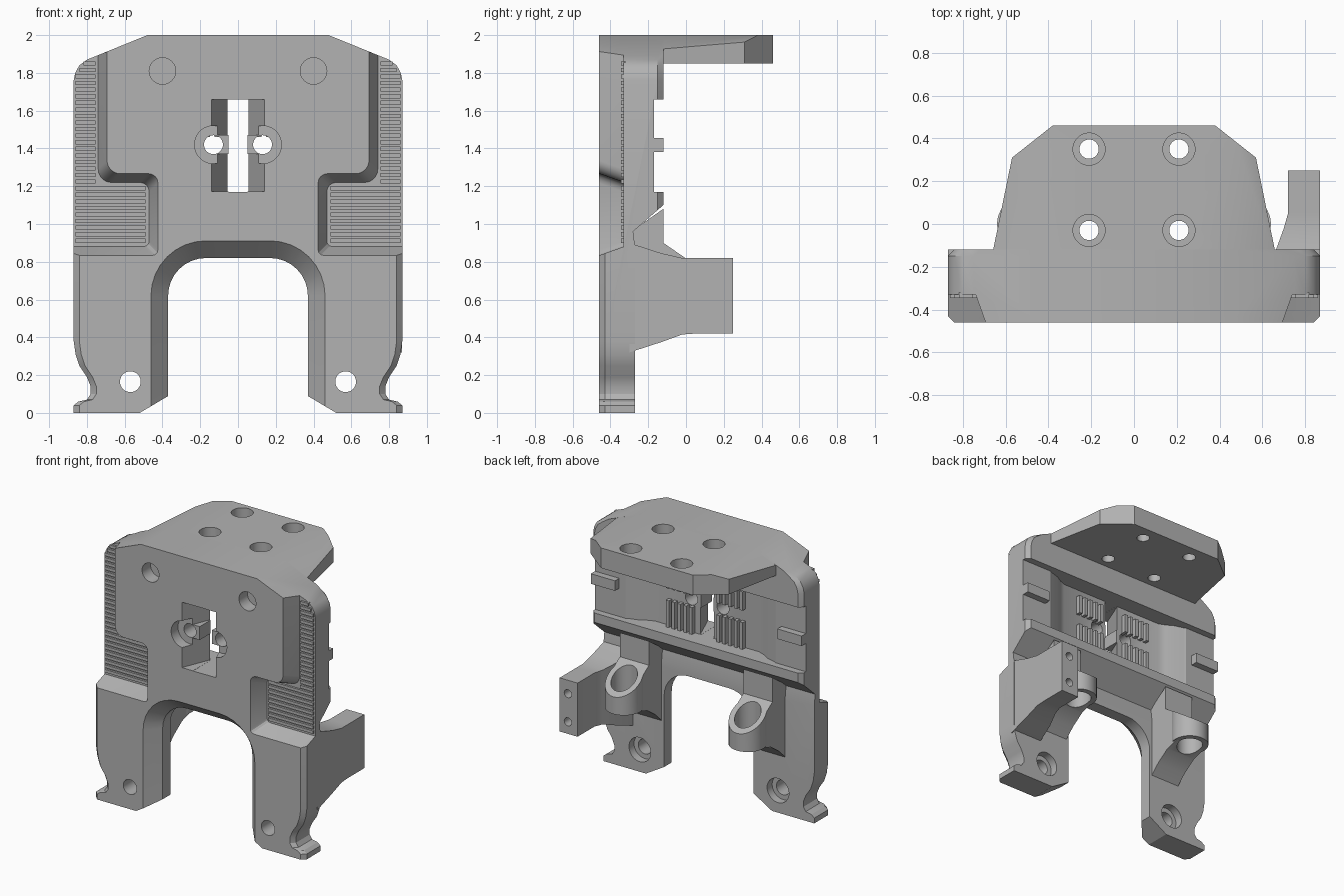
import bpy, bmesh
from math import cos, sin, radians

old = bpy.data.objects.get("Cube")
if old:
    bpy.data.objects.remove(old, do_unlink=True)

grey = bpy.data.materials.new("plain grey")
grey.use_nodes = True
colour = (0.45, 0.45, 0.45, 1)
grey.diffuse_color = colour
grey.node_tree.nodes["Principled BSDF"].inputs["Base Color"].default_value = colour


def make(name, bm):
    bmesh.ops.recalc_face_normals(bm, faces=bm.faces)
    mesh = bpy.data.meshes.new(name)
    bm.to_mesh(mesh)
    bm.free()
    mesh.materials.append(grey)
    obj = bpy.data.objects.new(name, mesh)
    bpy.context.collection.objects.link(obj)
    return obj


def loft(name, axis, layers, side=1):
    """Skin a stack of (position, outline) layers along an axis."""
    place = {"x": lambda p, h: (h, p[0], p[1]),
             "y": lambda p, h: (p[0], h, p[1]),
             "z": lambda p, h: (p[0], p[1], h)}[axis]
    bm = bmesh.new()
    rings = []
    for h, outline in layers:
        ring = []
        for p in outline:
            x, y, z = place(p, h)
            ring.append(bm.verts.new((x * side, y, z)))
        rings.append(ring)
    bm.faces.new(rings[0])
    bm.faces.new(rings[-1])
    n = len(rings[0])
    for a, b in zip(rings, rings[1:]):
        for i in range(n):
            j = (i + 1) % n
            bm.faces.new((a[i], a[j], b[j], b[i]))
    return make(name, bm)


def prism(name, axis, a, b, outline, side=1):
    return loft(name, axis, [(a, outline), (b, outline)], side)


def rect(u0, u1, v0, v1):
    return [(u0, v0), (u1, v0), (u1, v1), (u0, v1)]


def arc(cx, cy, r, a0, a1, n=8):
    angles = [radians(a0 + (a1 - a0) * i / n) for i in range(n + 1)]
    return [(cx + r * cos(a), cy + r * sin(a)) for a in angles]


def circle(cx, cy, r):
    return arc(cx, cy, r, 0, 350, 35)


def mirrored(half):
    return half + [(-x, z) for x, z in reversed(half)]


def cut(obj, *cutters):
    for cutter in cutters:
        mod = obj.modifiers.new("cut", "BOOLEAN")
        mod.operation = "DIFFERENCE"
        mod.solver = "EXACT"
        mod.object = cutter
        bpy.context.view_layer.update()
        graph = bpy.context.evaluated_depsgraph_get()
        mesh = bpy.data.meshes.new_from_object(obj.evaluated_get(graph))
        obj.modifiers.clear()
        obj.data = mesh
        bpy.data.objects.remove(cutter, do_unlink=True)


def box(bm, x0, x1, y0, y1, z0, z1):
    v = bmesh.ops.create_cube(bm, size=1)["verts"]
    bmesh.ops.scale(bm, vec=(x1 - x0, y1 - y0, z1 - z0), verts=v)
    bmesh.ops.translate(bm, vec=((x0 + x1) / 2, (y0 + y1) / 2, (z0 + z1) / 2), verts=v)


# Main body outline with hooked feet and rounded shoulders
def body_outline(d):
    side = [(.87, 0), (.87, .04), (.845, .06), (.80, .07), (.78, .10), (.78, .14),
            (.80, .19), (.84, .25), (.86, .31), (.87, .38), (.87, 1.76),
            (.862, 1.80), (.84, 1.84), (.80, 1.87)]
    return mirrored([(x - d, z) for x, z in side] + [(.75 - d, 1.89 + .41 * d), (.48, 2)])


body = loft("front_body", "y", [(-.46, body_outline(.03)), (-.43, body_outline(0)),
                                (-.15, body_outline(0)), (-.12, body_outline(.03))])


# Arch between the legs, flared toward the front
def arch(d):
    return mirrored([(.37 + d, -.1)] + arc(.17, .62, .2 + d, 0, 90))


# Stepped grip recess with sloping walls
def grip(d):
    return ([(.69 + d, 2.2)] + arc(.62 + d, 1.34 - d, .07, 0, -90, 6)
            + arc(.47 + d, 1.22 - d, .05, 90, 180, 4)
            + arc(.45 + d, .86 + d, .03, 180, 270, 3) + [(1, .83 + d), (1, 2.2)])


cut(body,
    loft("arch_cut", "y", [(-.47, arch(.1)), (-.36, arch(0)), (.1, arch(0))]),
    prism("lower_back_cut", "x", -1, 1,
          [(-.10, 1.115), (-.12, 1.1), (-.28, .96), (-.27, .88), (-.27, -.1), (.2, -.1), (.2, 1.115)]),
    prism("rear_band_cut", "x", -1, 1, rect(-.17, .1, 1.17, 1.66)),
    prism("rear_hollow_cut", "z", 1.17, 1.66,
          mirrored([(.66, .05), (.64, -.16), (.60, -.18), (.53, -.20), (.48, -.23), (.43, -.25)])),
    prism("centre_slot_cut", "y", -.6, .1, rect(-.05, .05, 1.17, 1.66)))

for z0, z1 in ((1.171, 1.37), (1.47, 1.659)):
    cut(body, loft("flared_slot_cut", "y", [(-.47, rect(-.145, .145, z0, z1)),
                                            (-.24, rect(-.052, .052, z0, z1))]))

for s in (1, -1):
    cut(body,
        loft("grip_cut", "y", [(-.47, grip(0)), (-.33, grip(.05))], s),
        prism("foot_cut", "y", -.6, .1, [(.3, .13), (.36, .095), (.52, 0), (.52, -.1), (.3, -.1)], s),
        prism("foot_hole", "y", -.6, .1, circle(.57, .165, .055), s),
        prism("foot_counterbore", "y", -.33, .1, circle(.57, .165, .09), s),
        prism("magnet_hole", "y", -.6, -.36, circle(.4, 1.81, .07), s),
        prism("screw_counterbore", "y", -.6, -.38, circle(.13, 1.42, .1), s),
        prism("screw_hole", "y", -.6, .1, circle(.13, 1.42, .05), s))

# Top mounting plate, trimmed to the sloping shoulders
plate = prism("top_plate", "z", 1.85, 2,
              mirrored([(.675, -.2), (.66, -.13), (.57, .31), (.38, .46)]))
for s in (1, -1):
    cut(plate, prism("shoulder_cut", "y", -1, 1, [(.48, 2), (.9, 1.828), (.9, 2.1), (.48, 2.1)], s))
    for y in (-.03, .35):
        cut(plate, prism("plate_hole", "z", 1.5, 2.2, circle(.21, y, .045), s),
            prism("plate_counterbore", "z", 1.93, 2.2, circle(.21, y, .075), s))

# Side arm reaching backward
arm = loft("side_arm", "y", [(-.3, rect(.62, .868, .32, .90)), (-.13, rect(.66, .868, .375, .845)),
                             (-.02, rect(.70, .868, .415, .82)), (.05, rect(.72, .868, .42, .82)),
                             (.25, rect(.72, .868, .42, .82))])
for z in (.51, .72):
    cut(arm, prism("arm_hole", "y", .1, .4, circle(.80, z, .03)))

# Rear bosses with webs and slanted tops
slant = [(-.12, .90), (.2, .68), (.2, 1.2), (-.12, 1.2)]
parts = [body, plate, arm]
for s, label in ((1, "left"), (-1, "right")):
    boss = prism(label + "_boss", "z", .6, 1, circle(.51, 0, .13), s)
    web = prism(label + "_web", "x", .39, .63,
                [(-.3, 1.0), (-.27, .975), (-.12, 1.08), (-.12, .90), (0, .8175), (0, .6), (-.1, .57),
                 (-.2, .50), (-.3, .40)], s)
    for part in (boss, web):
        if part is boss:
            cut(part, prism("slant_cut", "x", -1, 1, slant))
        cut(part, prism("boss_hole", "z", .3, 1.2, circle(.51, 0, .09), s))
        parts.append(part)

# Grip ribs, belt teeth and side clips
ribs, teeth, clips = bmesh.new(), bmesh.new(), bmesh.new()
for s in (1, -1):
    def pair(bm, x0, x1, *rest):
        box(bm, min(s * x0, s * x1), max(s * x0, s * x1), *rest)
    for i in range(28):
        z = .90 + i * .0348
        inner = .49 if z < 1.2 else .755
        outer = .86 if z < 1.77 else .86 - (z - 1.77) * .6
        pair(ribs, inner, outer, -.345, -.32, z, z + .022)
    for i in range(5):
        for z0, z1 in ((1.17, 1.37), (1.46, 1.6)):
            pair(teeth, .10 + i * .048, .125 + i * .048, -.27, -.215, z0, z1)
    pair(clips, .67, .87, -.19, -.12, 1.38, 1.455)
parts += [make("grip_ribs", ribs), make("belt_teeth", teeth), make("side_clips", clips)]

# Smooth the curved walls, keep hard edges
bpy.ops.object.select_all(action="DESELECT")
for part in parts:
    part.select_set(True)
bpy.context.view_layer.objects.active = body
bpy.ops.object.shade_smooth_by_angle(angle=radians(25))
